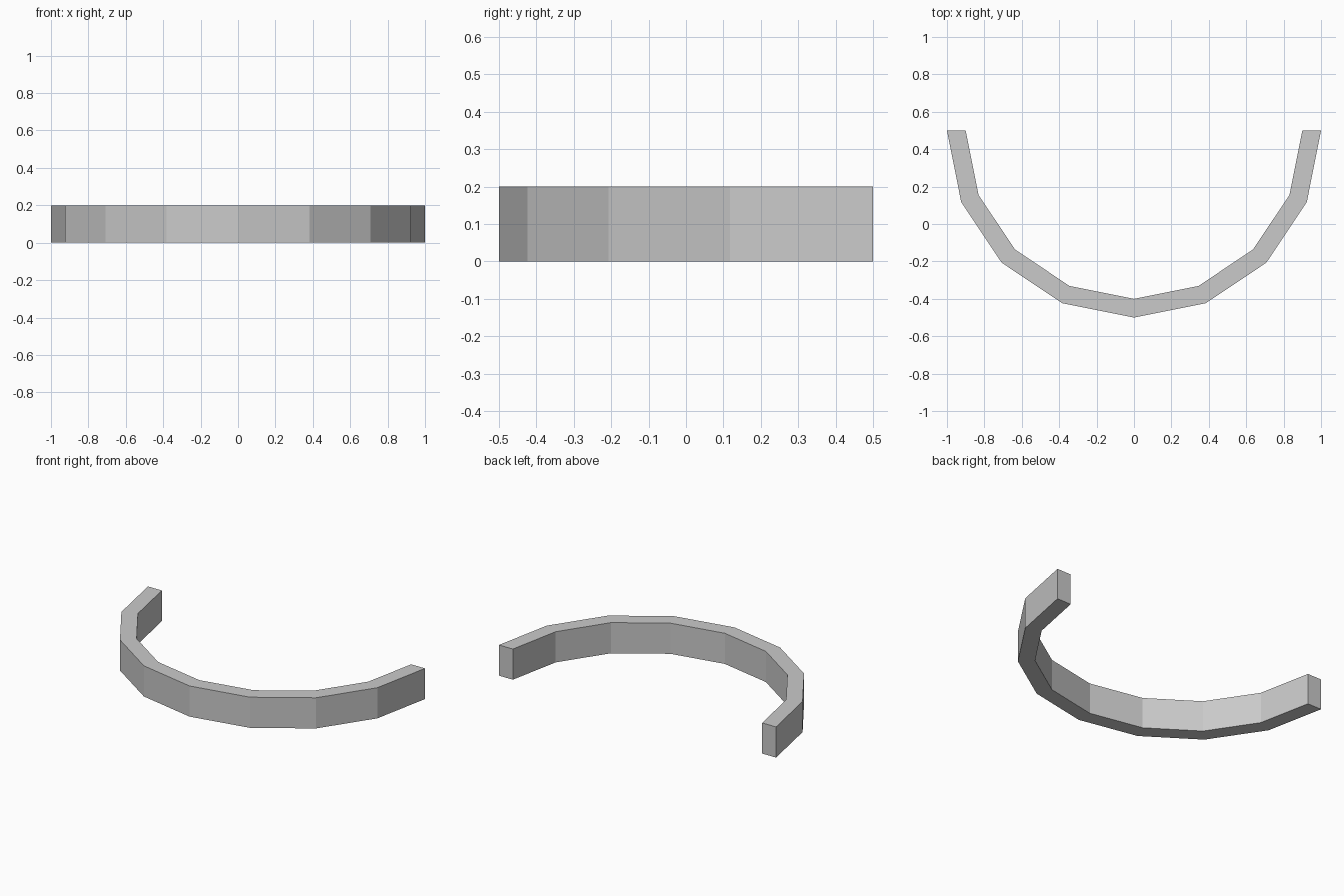
import bpy, bmesh, math

if "Cube" in bpy.data.objects:
    bpy.data.objects.remove(bpy.data.objects["Cube"])

SEGMENTS, OUTER, INNER, HEIGHT, CENTRE_Y = 8, 1.0, 0.9, 0.2, 0.5


def arc(radius):
    # Half circle sweeping from -x through the front (-y) to +x
    return [(radius * math.cos(a), CENTRE_Y + radius * math.sin(a), 0)
            for a in (math.pi * (1 + i / SEGMENTS) for i in range(SEGMENTS + 1))]


# Flat half-ring base, then extruded upward
bm = bmesh.new()
outer = [bm.verts.new(p) for p in arc(OUTER)]
inner = [bm.verts.new(p) for p in arc(INNER)]
base = [bm.faces.new((outer[i], outer[i + 1], inner[i + 1], inner[i]))
        for i in range(SEGMENTS)]
result = bmesh.ops.extrude_face_region(bm, geom=base, use_keep_orig=True)
top = [g for g in result["geom"] if isinstance(g, bmesh.types.BMVert)]
bmesh.ops.translate(bm, verts=top, vec=(0, 0, HEIGHT))
bmesh.ops.recalc_face_normals(bm, faces=bm.faces[:])

mesh = bpy.data.meshes.new("curved_wall")
bm.to_mesh(mesh)
bm.free()

# Single plain colour
grey = bpy.data.materials.new("light grey")
grey.diffuse_color = (0.59, 0.59, 0.59, 1)
grey.use_nodes = True
grey.node_tree.nodes["Principled BSDF"].inputs["Base Color"].default_value = grey.diffuse_color
mesh.materials.append(grey)

wall = bpy.data.objects.new("curved_wall", mesh)
bpy.context.collection.objects.link(wall)
